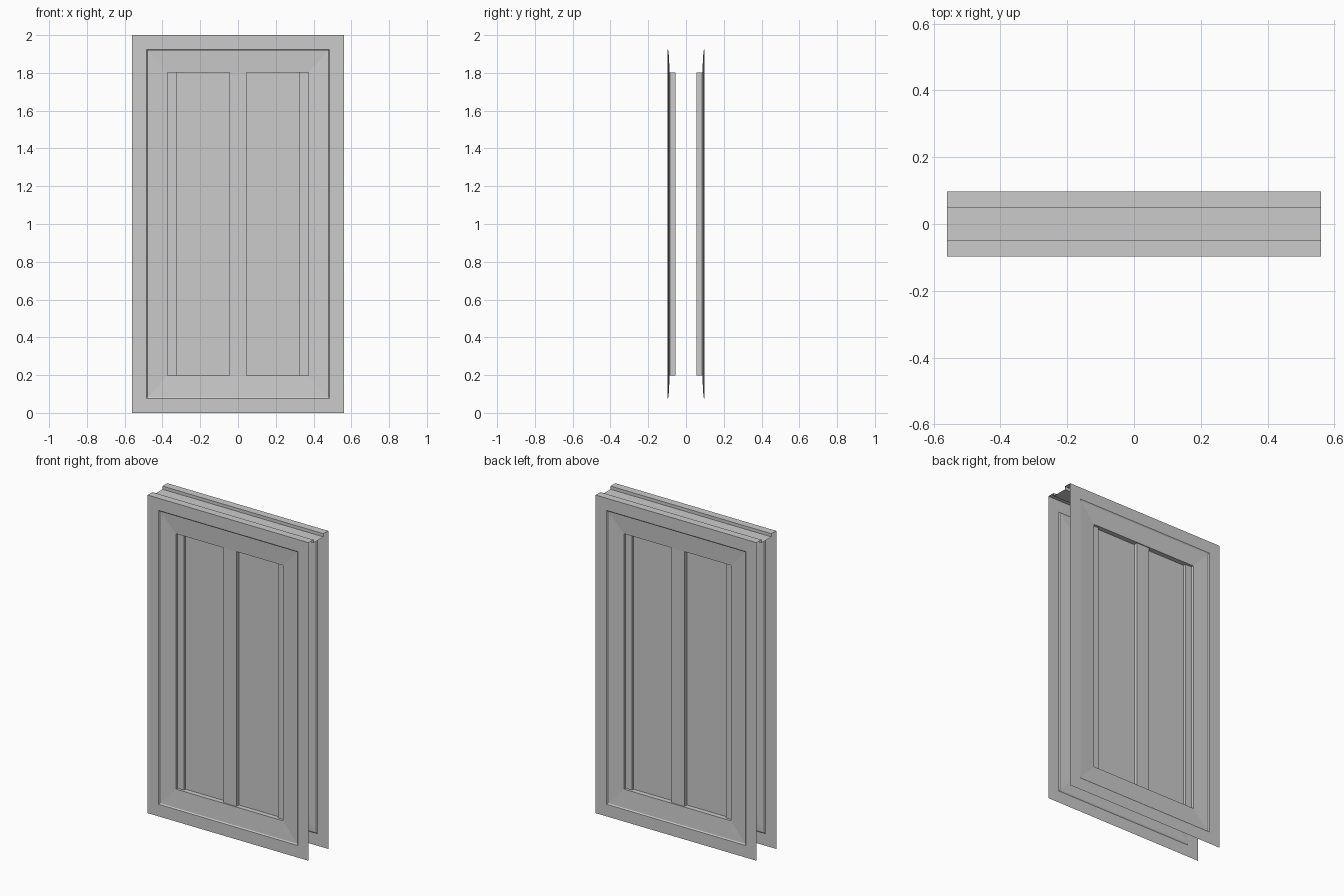
import bpy, bmesh

if "Cube" in bpy.data.objects:
    bpy.data.objects.remove(bpy.data.objects["Cube"])

HW, H, D = 0.56, 2.0, 0.0975      # half width, height, half depth
RX, RZ = 0.372, 0.197             # recess half width, recess margin in z
DEEP = 0.055                      # depth plane of the innermost panels


def make(name, build):
    bm = bmesh.new()
    build(bm)
    bmesh.ops.remove_doubles(bm, verts=bm.verts, dist=1e-5)
    me = bpy.data.meshes.new(name)
    bm.to_mesh(me)
    bm.free()
    ob = bpy.data.objects.new(name, me)
    bpy.context.collection.objects.link(ob)
    return ob


def quad(bm, *pts):
    bm.faces.new([bm.verts.new(p) for p in pts])


def face_frame(bm, s):
    # nested rectangles: border, small step, shallow slope, recess wall
    rings = [(HW, 0.0, D), (0.484, 0.076, D), (0.478, 0.083, 0.0925),
             (RX, RZ, 0.086), (RX, RZ, DEEP)]
    loops = [[(-s * w, s * -y, z), (s * w, s * -y, z),
              (s * w, s * -y, H - z), (-s * w, s * -y, H - z)]
             for w, z, y in rings]
    for a, b in zip(loops, loops[1:]):
        for i in range(4):
            j = (i + 1) % 4
            quad(bm, a[i], a[j], b[j], b[i])


def inset_panels(bm, s):
    # stepped profile across the opening: side strips, panels, centre strip
    prof = [(-RX, 0.07), (-0.326, 0.07), (-0.326, DEEP), (-0.044, DEEP),
            (-0.044, 0.08), (0.044, 0.08), (0.044, DEEP), (0.326, DEEP),
            (0.326, 0.07), (RX, 0.07)]
    for (x0, y0), (x1, y1) in zip(prof, prof[1:]):
        quad(bm, (s * x0, -s * y0, RZ), (s * x1, -s * y1, RZ),
             (s * x1, -s * y1, H - RZ), (s * x0, -s * y0, H - RZ))


def top_channel(bm):
    # two lips with a shallow trough between them
    prof = [(-D, H), (-0.05, H), (-0.05, H - 0.02),
            (0.05, H - 0.02), (0.05, H), (D, H)]
    for (y0, z0), (y1, z1) in zip(prof, prof[1:]):
        quad(bm, (-HW, y0, z0), (HW, y0, z0), (HW, y1, z1), (-HW, y1, z1))


# front and back faces are the same part turned half a circle
for side, s in (("front", 1), ("back", -1)):
    make(side + "_frame", lambda bm: face_frame(bm, s))
    make(side + "_panels", lambda bm: inset_panels(bm, s))

make("top_channel", top_channel)
